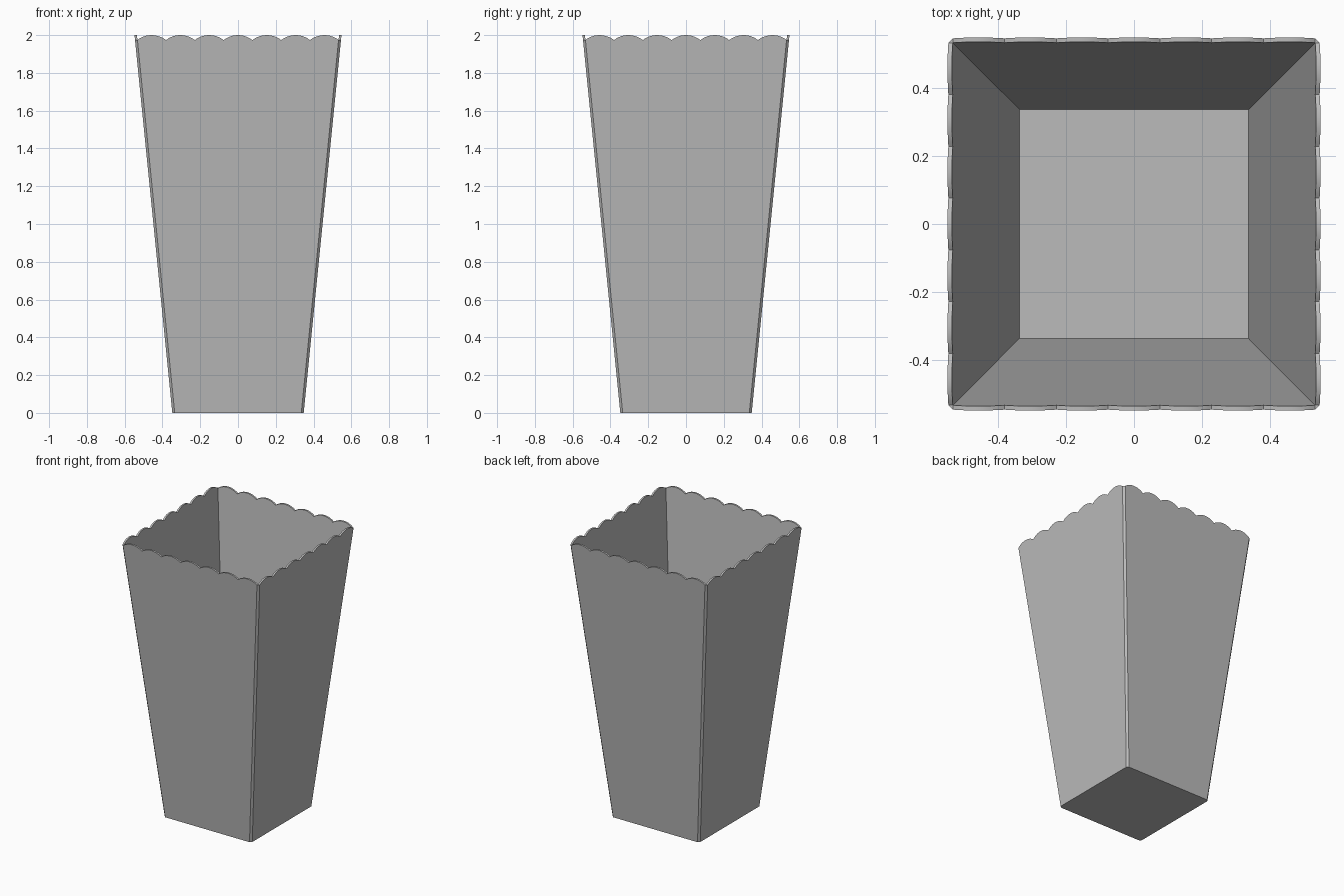
import bpy, bmesh, math
from mathutils import Matrix, Vector

cube = bpy.data.objects.get("Cube")
if cube:
    bpy.data.objects.remove(cube)

HEIGHT, WALL = 2.0, 0.013
SCALLOPS, STEPS, RISE = 7, 10, 0.026


def half_width(z):
    return 0.335 + 0.1 * z


def scalloped_edge():
    """Top edge from right to left as (fraction of half width, z)."""
    half = 1.07 / SCALLOPS / 2
    radius = (half ** 2 + RISE ** 2) / (2 * RISE)
    sweep = math.asin(half / radius)
    pts = []
    for s in range(SCALLOPS):
        for i in range(STEPS + (s == SCALLOPS - 1)):
            a = sweep * (1 - 2 * i / STEPS)
            mid = 1 - (2 * s + 1) / SCALLOPS
            pts.append((mid + math.sin(a) * radius / half / SCALLOPS,
                        HEIGHT - radius * (1 - math.cos(a))))
    return pts


def panel_loop(bm, turn, bottom, offset):
    outline = [(-1, bottom), (1, bottom)] + scalloped_edge()
    return [bm.verts.new(turn @ Vector((t * half_width(z), -half_width(z) - offset, z)))
            for t, z in outline]


bm = bmesh.new()
outers, inners = [], []
for side in range(4):
    turn = Matrix.Rotation(side * math.pi / 2, 3, 'Z')
    outers.append(panel_loop(bm, turn, 0, WALL))
    inners.append(panel_loop(bm, turn, WALL, 0))

# Wall panels with a scalloped rim, joined by chamfered corners
for side in range(4):
    outer, inner = outers[side], inners[side]
    following = outers[(side + 1) % 4]
    bm.faces.new(outer)
    bm.faces.new(inner[::-1])
    for i in range(2, len(outer) - 1):
        bm.faces.new((outer[i], inner[i], inner[i + 1], outer[i + 1]))
    bm.faces.new((outer[1], following[0], following[-1], outer[2]))
    bm.faces.new((outer[2], following[-1], inner[2]))

# Underside and inner floor
bm.faces.new([v for loop in outers for v in loop[:2]][::-1])
bm.faces.new([loop[0] for loop in inners])

bmesh.ops.remove_doubles(bm, verts=bm.verts, dist=0.0001)
bmesh.ops.recalc_face_normals(bm, faces=bm.faces)
mesh = bpy.data.meshes.new("scalloped_box")
bm.to_mesh(mesh)
bm.free()
box = bpy.data.objects.new("scalloped_box", mesh)
bpy.context.collection.objects.link(box)

# Plain grey card
grey = bpy.data.materials.new("grey_card")
grey.use_nodes = True
colour = (0.5, 0.5, 0.5, 1)
grey.diffuse_color = colour
grey.node_tree.nodes["Principled BSDF"].inputs["Base Color"].default_value = colour
mesh.materials.append(grey)

bpy.ops.object.select_all(action='DESELECT')
box.select_set(True)
bpy.context.view_layer.objects.active = box
bpy.ops.object.shade_smooth_by_angle(angle=math.radians(30))
